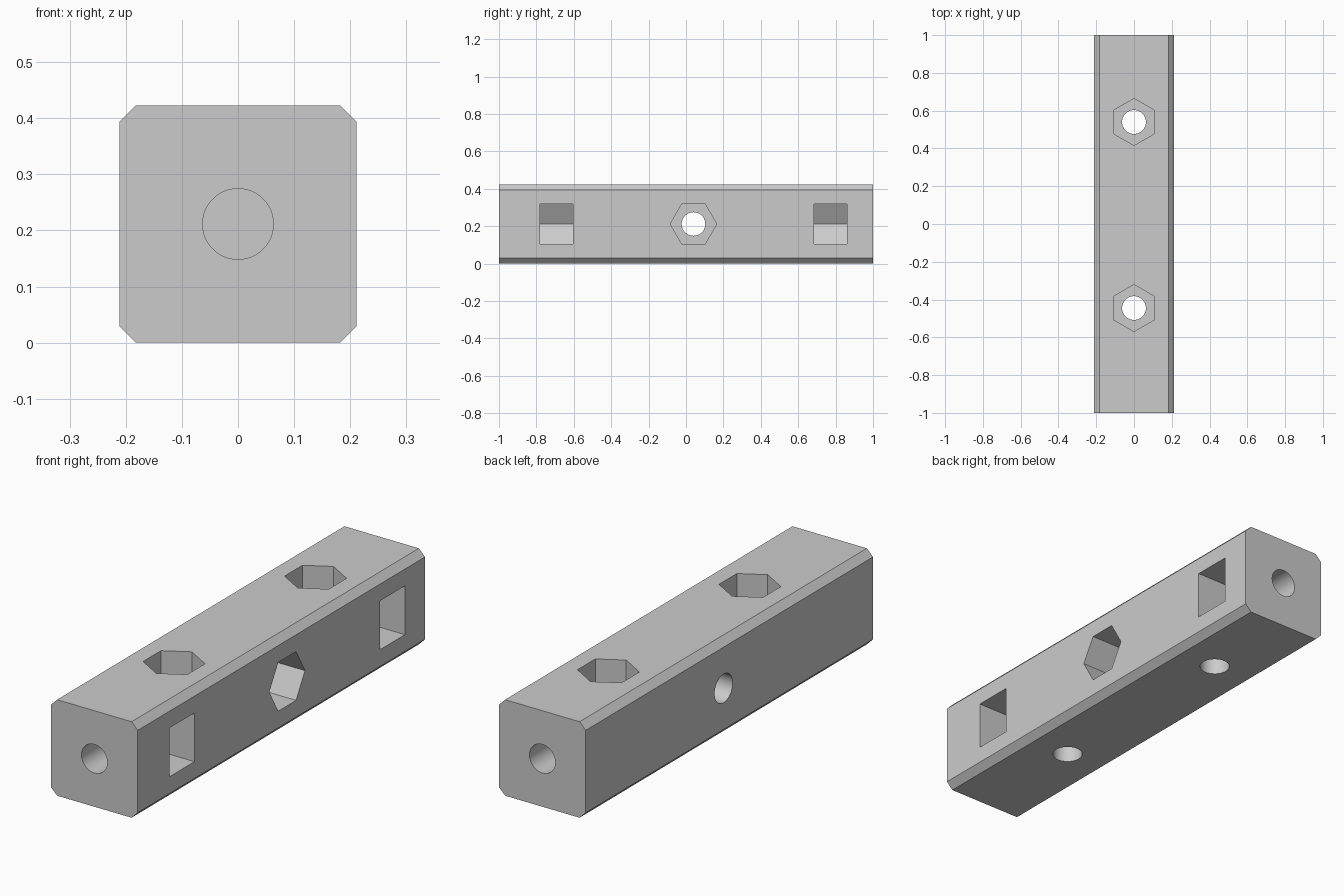
import bpy
import math
from mathutils import Matrix, Vector

cube = bpy.data.objects.get("Cube")
if cube:
    bpy.data.objects.remove(cube, do_unlink=True)

W = 0.423            # beam width and height
MID = W / 2
BEVEL = 0.03
HOLE_R = 0.063
NUT_R = 0.124        # nut corner radius
NUT_H = NUT_R * math.cos(math.pi / 6)
POCKET = 0.17        # nut pocket depth
OUT = 0.1            # cutter overshoot

grey = bpy.data.materials.new("light grey plastic")
grey.use_nodes = True
colour = (0.6, 0.6, 0.6, 1)
grey.diffuse_color = colour
grey.node_tree.nodes["Principled BSDF"].inputs["Base Color"].default_value = colour


def prism(name, profile, start, u, v, axis, length):
    """Extrude a 2D profile, drawn along u and v, from start along axis."""
    start, u, v, axis = map(Vector, (start, u, v, axis))
    ring = [start + u * a + v * b for a, b in profile]
    n = len(ring)
    verts = ring + [p + axis * length for p in ring]
    faces = [list(range(n))[::-1], list(range(n, 2 * n))]
    faces += [[i, (i + 1) % n, (i + 1) % n + n, i + n] for i in range(n)]
    mesh = bpy.data.meshes.new(name)
    mesh.from_pydata(verts, [], faces)
    if u.cross(v).dot(axis) < 0:
        mesh.flip_normals()
    mesh.materials.append(grey)
    obj = bpy.data.objects.new(name, mesh)
    bpy.context.collection.objects.link(obj)
    return obj


def ngon(radius, sides):
    return [(radius * math.cos(2 * math.pi * i / sides),
             radius * math.sin(2 * math.pi * i / sides)) for i in range(sides)]


X, Y, Z = Matrix.Identity(3)
HOLE, HEX = ngon(HOLE_R, 48), ngon(NUT_R, 6)

# Chamfered square beam
h, c = MID, MID - BEVEL
section = [(h, -c), (h, c), (c, h), (-c, h), (-h, c), (-h, -c), (-c, -h), (c, -h)]
beam = prism("chamfered_beam", section, (0, -1, MID), X, Z, Y, 2)

cutters = []

# Vertical bolt holes with nut pockets in the top
for y in (-0.445, 0.54):
    cutters.append(prism("vertical_hole", HOLE, (0, y, -OUT), Y, X, Z, W + 2 * OUT))
    cutters.append(prism("top_nut_pocket", HEX, (0, y, W - POCKET), Y, X, Z, POCKET + OUT))

# Cross bolt hole with a nut pocket in the side
y = 0.04
cutters.append(prism("cross_hole", HOLE, (-MID - OUT, y, MID), Y, Z, X, W + 2 * OUT))
cutters.append(prism("side_nut_pocket", HEX, (MID - POCKET, y, MID), Y, Z, X, POCKET + OUT))

# Side slots ending in a half hexagon, reached by the end holes
slot = [(MID + OUT, -NUT_H), (MID + OUT, NUT_H), (-NUT_R / 2, NUT_H),
        (-NUT_R, 0), (-NUT_R / 2, -NUT_H)]
for end, low, high in ((-1, -0.78, -0.605), (1, 0.685, 0.86)):
    cutters.append(prism("nut_slot", slot, (0, low, MID), X, Z, Y, high - low))
    inner = high if end < 0 else low
    start = end * (1 + OUT)
    cutters.append(prism("end_hole", HOLE, (0, start, MID), X, Z,
                         Y * -end, abs(start - inner)))

# Cut everything, then remove the cutters
for cutter in cutters:
    cutter.hide_render = True
    mod = beam.modifiers.new("cut", "BOOLEAN")
    mod.operation = "DIFFERENCE"
    mod.solver = "EXACT"
    mod.object = cutter

bpy.ops.object.select_all(action="DESELECT")
beam.select_set(True)
bpy.context.view_layer.objects.active = beam
for mod in list(beam.modifiers):
    bpy.ops.object.modifier_apply(modifier=mod.name)
for cutter in cutters:
    bpy.data.objects.remove(cutter, do_unlink=True)

bpy.ops.object.shade_smooth_by_angle(angle=math.radians(25))
